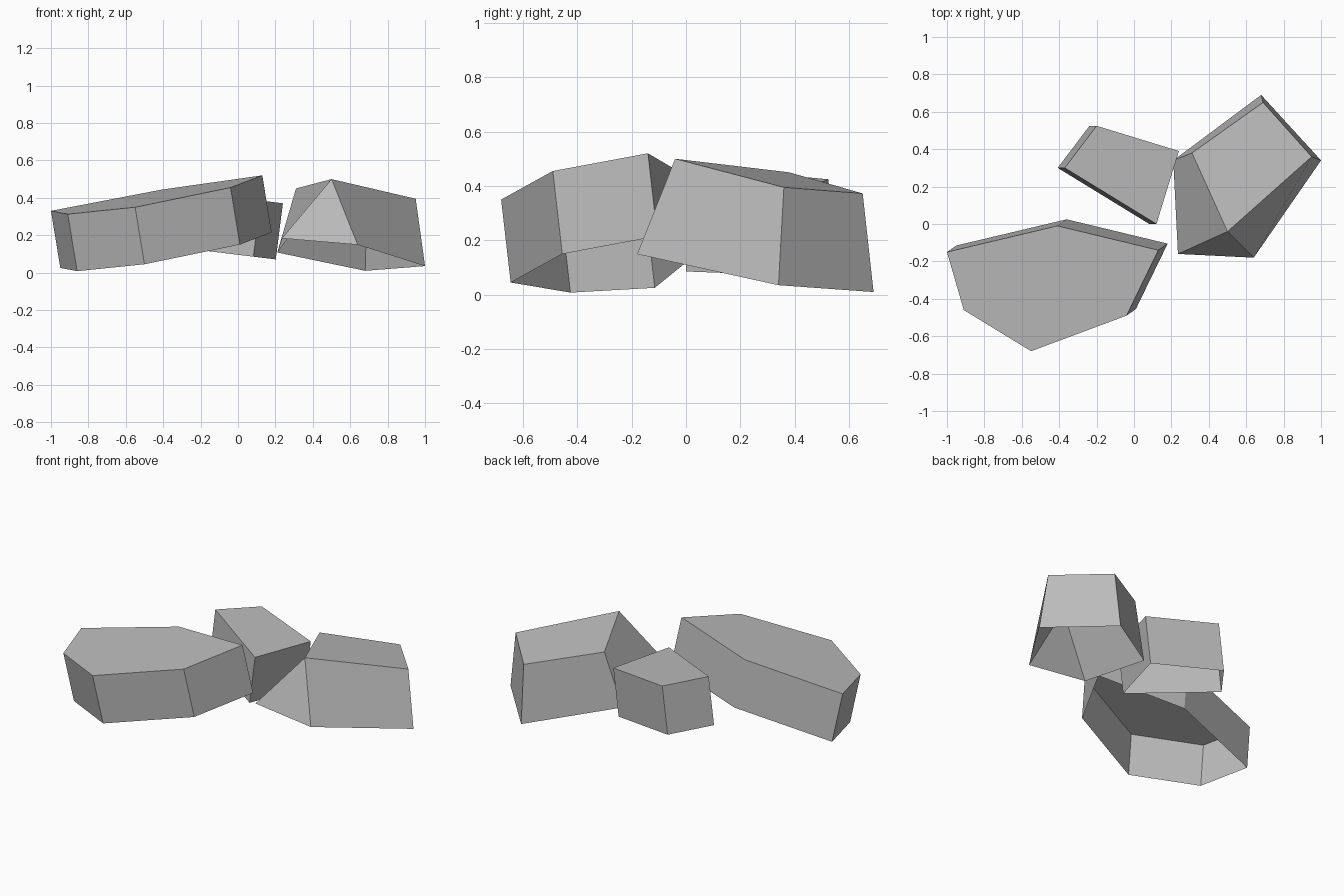
import bpy
import bmesh

if "Cube" in bpy.data.objects:
    bpy.data.objects.remove(bpy.data.objects["Cube"], do_unlink=True)

# Single stone colour
stone = bpy.data.materials.new("stone_grey")
stone.use_nodes = True
GREY = (0.5, 0.5, 0.5, 1)
stone.diffuse_color = GREY
stone.node_tree.nodes["Principled BSDF"].inputs["Base Color"].default_value = GREY


def on_plane(outline, plane):
    """Lift a flat outline onto the tilted plane z = a + b*x + c*y."""
    a, b, c = plane
    return [(x, y, a + b * x + c * y) for x, y in outline]


def shifted(points, offset):
    return [tuple(p + o for p, o in zip(point, offset)) for point in points]


def rock(name, top, rim):
    """Faceted shell: a top cap and sides down to an open rim (counterclockwise)."""
    bm = bmesh.new()
    upper = [bm.verts.new(p) for p in top]
    lower = [bm.verts.new(p) for p in rim]
    bm.faces.new(upper)
    for i in range(len(upper)):
        j = (i + 1) % len(upper)
        bm.faces.new((lower[i], lower[j], upper[j], upper[i]))
    # Repeated corners weld so that their side becomes a triangle
    bmesh.ops.remove_doubles(bm, verts=bm.verts, dist=0.0005)
    mesh = bpy.data.meshes.new(name)
    bm.to_mesh(mesh)
    bm.free()
    mesh.materials.append(stone)
    obj = bpy.data.objects.new(name, mesh)
    bpy.context.collection.objects.link(obj)


# Broad six-sided slab
slab = on_plane([(-1, -0.15), (-0.91, -0.46), (-0.55, -0.68),
                 (-0.04, -0.49), (0.13, -0.14), (-0.41, -0.01)],
                (0.513, 0.167, 0.105))
rock("slab_rock", slab, shifted(slab, (0.05, 0.035, -0.305)))

# Small four-sided block at the back
block = on_plane([(-0.37, 0.3), (0.12, 0), (0.24, 0.39), (-0.2, 0.525)],
                 (0.4, -0.122, 0))
rock("small_rock", block, shifted(block, (-0.038, 0, -0.3)))

# Tapered boulder with one triangular front facet
front = (0.5, -0.04)
boulder = on_plane([(0.31, 0.38), front, front, (0.95, 0.36), (0.69, 0.65)],
                   (0.539, -0.091, -0.16))
boulder_rim = on_plane([(0.21, 0.34), (0.235, -0.16), (0.64, -0.18),
                        (1, 0.34), (0.68, 0.69)],
                       (0.18, -0.092, -0.156))
rock("boulder_rock", boulder, boulder_rim)
